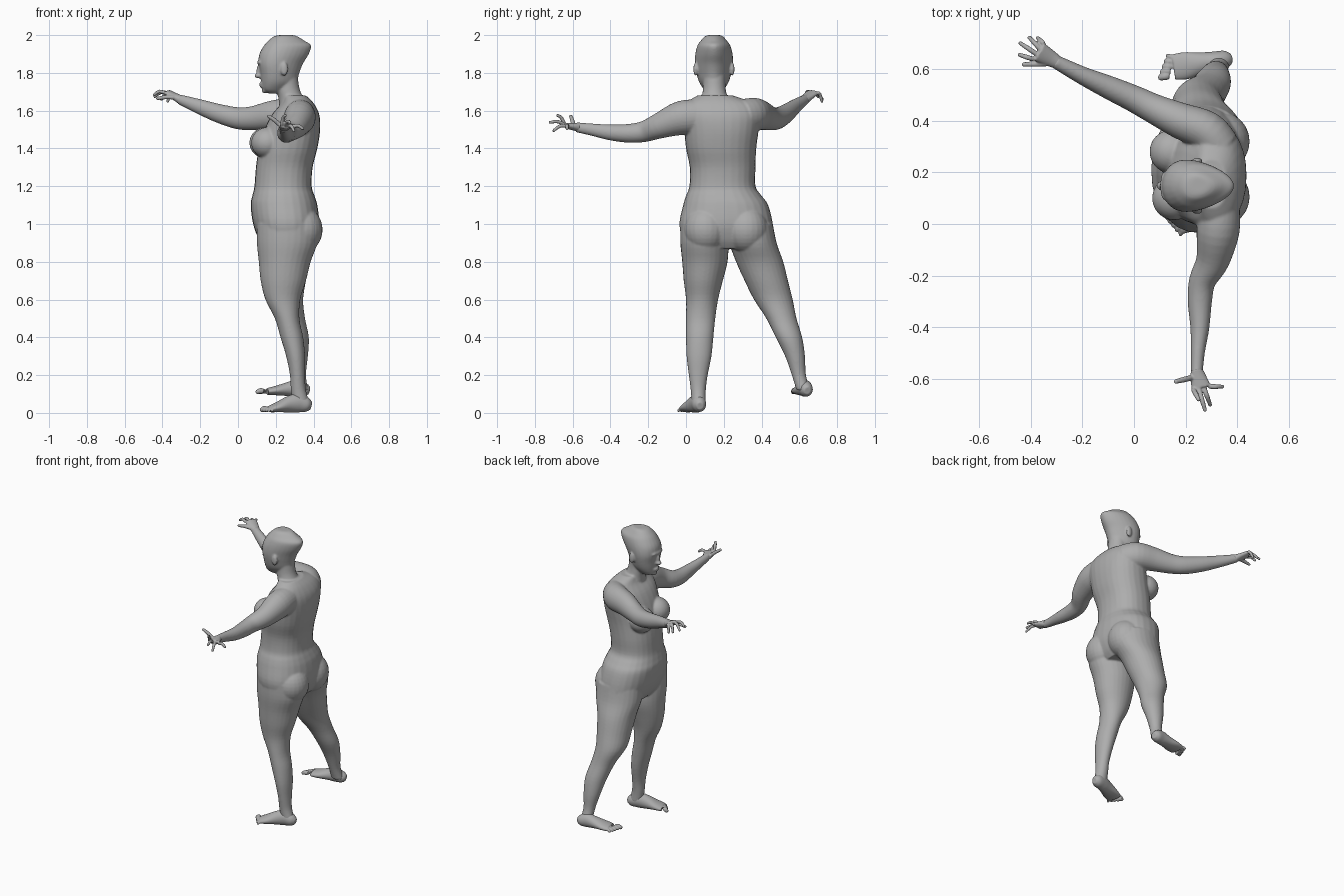
import bpy, bmesh, math
from mathutils import Vector, Matrix

cube = bpy.data.objects.get("Cube")
if cube:
    bpy.data.objects.remove(cube, do_unlink=True)

skin = bpy.data.materials.new("plain_grey")
skin.use_nodes = True
GREY = (.42, .42, .42, 1)
skin.diffuse_color = GREY
skin.node_tree.nodes["Principled BSDF"].inputs["Base Color"].default_value = GREY

SIDES = 28
UP = Vector((0, 0, 1))


def smooth_rows(rows, steps=4):
    """Catmull-Rom interpolation through rows of numbers."""
    rows = [tuple(r) for r in rows]
    padded = [rows[0]] + rows + [rows[-1]]
    out = []
    for i in range(len(rows) - 1):
        p, q, r, s = padded[i:i + 4]
        for j in range(steps):
            t = j / steps
            out.append([b + t * (c - a) / 2 + t * t * (a - 2.5 * b + 2 * c - d / 2)
                        + t ** 3 * (1.5 * (b - c) + (d - a) / 2)
                        for a, b, c, d in zip(p, q, r, s)])
    return out + [list(rows[-1])]


def power(value, exponent):
    return math.copysign(abs(value) ** exponent, value)


def loft(bm, rings, taper=0, exponent=1):
    """Skin closed rings, each given as centre and two half axes."""
    loops = []
    for centre, u, v in rings:
        loop = []
        for i in range(SIDES):
            a = math.tau * i / SIDES
            c, s = power(math.cos(a), exponent), power(math.sin(a), exponent)
            loop.append(bm.verts.new(centre + u * c + v * s * (1 - taper * c)))
        loops.append(loop)
    for low, high in zip(loops, loops[1:]):
        for i in range(SIDES):
            j = (i + 1) % SIDES
            bm.faces.new((low[i], low[j], high[j], high[i]))
    bm.faces.new(loops[0][::-1])
    bm.faces.new(loops[-1])


def stack(bm, rows, taper=0, exponent=1):
    """Horizontal slices: height, back and front limits, side limits."""
    rings = []
    for z, x0, x1, y0, y1 in smooth_rows(rows):
        rings.append((Vector(((x0 + x1) / 2, (y0 + y1) / 2, z)),
                      Vector(((x1 - x0) / 2, 0, 0)), Vector((0, (y1 - y0) / 2, 0))))
    loft(bm, rings, taper, exponent)


def tube(bm, rows):
    """Limb along a path: point, half width, half height."""
    rows = smooth_rows(rows)
    points = [Vector(r[:3]) for r in rows]
    rings = []
    for i, row in enumerate(rows):
        tangent = points[min(i + 1, len(rows) - 1)] - points[max(i - 1, 0)]
        side = tangent.cross(UP).normalized()
        rings.append((points[i], side * row[3], side.cross(tangent).normalized() * row[4]))
    loft(bm, rings)


def ball(bm, centre, radii):
    matrix = Matrix.Translation(centre) @ Matrix.Diagonal((*radii, 1))
    bmesh.ops.create_uvsphere(bm, u_segments=24, v_segments=16, radius=1, matrix=matrix)


def digit(bm, root, tip, radius, arch):
    """Finger or toe with a raised middle joint and a round end."""
    root, tip = Vector(root), Vector(tip)
    middle = root.lerp(tip, .5) + UP * arch
    tube(bm, [(*root, radius, radius), (*middle, radius, radius),
              (*tip, radius * .8, radius * .8)])
    ball(bm, tip, [radius * .85] * 3)


def finish(name, bm, voxel, repeat):
    """Fuse the overlapping volumes into one smooth surface."""
    bmesh.ops.recalc_face_normals(bm, faces=bm.faces)
    rough = bpy.data.meshes.new(name + "_rough")
    bm.to_mesh(rough)
    bm.free()
    obj = bpy.data.objects.new(name, rough)
    bpy.context.collection.objects.link(obj)
    fuse = obj.modifiers.new("fuse", 'REMESH')
    fuse.mode = 'VOXEL'
    fuse.voxel_size = voxel
    relax = obj.modifiers.new("relax", 'SMOOTH')
    relax.factor = .5
    relax.iterations = repeat
    bpy.context.view_layer.update()
    graph = bpy.context.evaluated_depsgraph_get()
    mesh = bpy.data.meshes.new_from_object(obj.evaluated_get(graph))
    obj.modifiers.clear()
    obj.data = mesh
    bpy.data.meshes.remove(rough)
    mesh.name = name
    mesh.materials.clear()
    mesh.materials.append(skin)
    mesh.shade_smooth()


# Torso
body = bmesh.new()
stack(body, [(.87, .15, .38, .08, .4), (.92, .11, .41, -.01, .46), (1, .08, .43, -.035, .46),
             (1.1, .067, .42, -.015, .435), (1.15, .076, .405, 0, .4),
             (1.2, .087, .39, .018, .368), (1.3, .095, .395, .02, .368),
             (1.4, .11, .42, 0, .372), (1.5, .14, .435, -.01, .385),
             (1.58, .18, .43, -.02, .39), (1.64, .23, .4, 0, .35),
             (1.68, .24, .36, .06, .25)], exponent=.88)

# Breasts and buttocks
for x, y in ((.155, .1), (.145, .28)):
    ball(body, (x, y, 1.43), (.085, .085, .082))
for y in (.105, .32):
    ball(body, (.335, y, .97), (.113, .115, .125))

# Legs
stack(body, [(1, .1, .42, -.03, .22), (.9, .1, .42, -.03, .225), (.8, .11, .385, -.02, .22),
             (.7, .12, .36, -.012, .195), (.6, .145, .33, 0, .17), (.5, .195, .325, 0, .155),
             (.4, .225, .345, 0, .145), (.3, .255, .355, .003, .135),
             (.2, .275, .355, .015, .115), (.12, .28, .36, .025, .105),
             (.05, .29, .38, .03, .105)])
stack(body, [(1, .11, .42, .22, .46), (.9, .11, .42, .23, .48), (.8, .13, .38, .265, .515),
             (.7, .14, .36, .31, .54), (.6, .15, .345, .36, .565), (.5, .2, .355, .425, .585),
             (.4, .235, .375, .475, .615), (.3, .26, .37, .525, .63),
             (.2, .285, .36, .56, .635), (.12, .29, .372, .585, .66)])

# Arms
tube(body, [(.33, .06, 1.57, .08, .09), (.325, -.03, 1.56, .083, .09),
            (.305, -.14, 1.52, .065, .068), (.265, -.22, 1.49, .052, .056),
            (.255, -.3, 1.48, .047, .05), (.255, -.4, 1.485, .037, .042),
            (.247, -.5, 1.5, .027, .032), (.243, -.58, 1.512, .023, .026)])
tube(body, [(.33, .3, 1.57, .08, .09), (.28, .36, 1.58, .078, .088),
            (.18, .4, 1.575, .07, .078), (.08, .445, 1.56, .058, .064),
            (0, .485, 1.56, .052, .058), (-.1, .53, 1.585, .045, .05),
            (-.2, .575, 1.62, .035, .04), (-.31, .632, 1.66, .026, .026)])

# Neck and head
stack(body, [(1.58, .22, .39, .05, .27), (1.66, .215, .35, .08, .225),
             (1.72, .2, .325, .09, .21), (1.8, .2, .315, .09, .21)])
stack(body, [(2, .22, .29, .12, .18), (1.993, .19, .315, .1, .195), (1.97, .16, .352, .08, .215),
             (1.945, .138, .387, .063, .232), (1.9, .113, .375, .052, .244),
             (1.85, .108, .345, .05, .246), (1.8, .117, .325, .057, .238),
             (1.75, .123, .31, .072, .223), (1.71, .132, .27, .098, .198),
             (1.692, .16, .25, .12, .175)], taper=.25)

# Facial features and ears
HEAD_Y = .148
for x, z, radii in ((.113, 1.81, (.016, .013, .035)), (.107, 1.785, (.02, .019, .014)),
                    (.125, 1.742, (.014, .028, .008)), (.127, 1.729, (.014, .025, .008)),
                    (.143, 1.706, (.018, .025, .014)), (.115, 1.855, (.014, .055, .012))):
    ball(body, (x, HEAD_Y, z), radii)
for side in (-1, 1):
    ball(body, (.245, HEAD_Y + side * .097, 1.82), (.02, .012, .036))
finish("body", body, .006, 5)


def hand(name, palm, spread, tips):
    """Palm with four fingers and a thumb; spread runs across the knuckles."""
    bm = bmesh.new()
    tube(bm, palm)
    start, end, across = Vector(palm[1][:3]), Vector(palm[-1][:3]), Vector(spread)
    digit(bm, start - across * .7, tips[0], .011, .004)
    for i, tip in enumerate(tips[1:]):
        digit(bm, end + across * (i / 1.5 - 1), tip, .0095, .012)
    finish(name, bm, .004, 2)


hand("left_hand", [(.243, -.565, 1.512, .023, .025), (.248, -.59, 1.515, .03, .021),
                   (.26, -.635, 1.52, .038, .015)], (.03, .006, -.006),
     [(.163, -.61, 1.57), (.25, -.68, 1.575), (.275, -.72, 1.538),
      (.295, -.7, 1.495), (.342, -.63, 1.505)])
hand("right_hand", [(-.297, .626, 1.655, .026, .026), (-.325, .642, 1.67, .032, .02),
                    (-.37, .668, 1.695, .04, .016)], (.02, .03, 0),
     [(-.425, .618, 1.665), (-.443, .655, 1.685), (-.44, .7, 1.675),
      (-.405, .722, 1.66), (-.372, .72, 1.65)])


def foot(name, sole, big_toe, little_toe):
    """Arched foot with five toes fanned between the outer two tips."""
    bm = bmesh.new()
    tube(bm, sole)
    ball_of_foot = Vector(sole[-1][:3])
    first, last = Vector(big_toe), Vector(little_toe)
    for i in range(5):
        tip = first.lerp(last, i / 4)
        root = ball_of_foot.lerp(tip, .3) + (tip - first.lerp(last, .5)) * .5
        digit(bm, root, tip, .015 - i * .0014, .004)
    finish(name, bm, .004, 3)


foot("left_foot", [(.388, .075, .036, .018, .02), (.365, .072, .042, .035, .038),
                   (.32, .062, .052, .04, .05), (.27, .045, .045, .043, .044),
                   (.21, .022, .03, .052, .027), (.17, .008, .02, .05, .018)],
     (.128, .03, .016), (.18, -.04, .012))
foot("right_foot", [(.377, .643, .117, .018, .02), (.355, .638, .122, .034, .036),
                    (.31, .63, .13, .038, .045), (.26, .622, .125, .043, .036),
                    (.2, .613, .118, .053, .025), (.155, .608, .113, .05, .018)],
     (.105, .568, .112), (.13, .652, .108))
